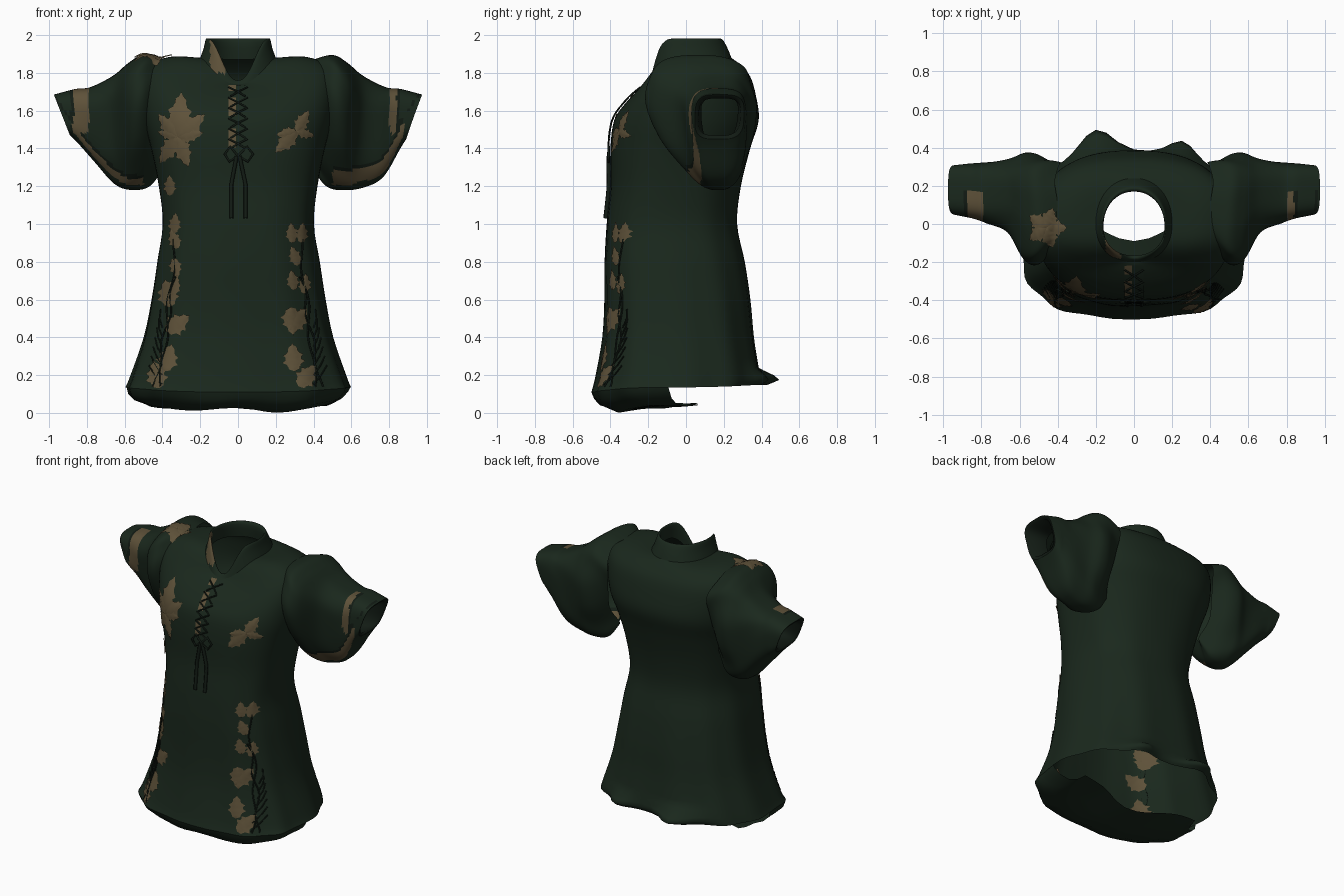
import bpy, bmesh, math
from mathutils import Vector
from mathutils.bvhtree import BVHTree

cube = bpy.data.objects.get("Cube")
if cube:
    bpy.data.objects.remove(cube)


def material(name, rgb):
    m = bpy.data.materials.new(name)
    m.use_nodes = True
    m.diffuse_color = (*rgb, 1)
    bsdf = m.node_tree.nodes["Principled BSDF"]
    bsdf.inputs["Base Color"].default_value = (*rgb, 1)
    bsdf.inputs["Roughness"].default_value = 0.9
    return m


GREEN = material("forest green cloth", (0.0102, 0.0208, 0.012))
DARK = material("dark trim", (0.006, 0.011, 0.007))
BRONZE = material("bronze embroidery", (0.112, 0.083, 0.041))
MATS = [GREEN, DARK, BRONZE]
surfaces = []


def smooth_rows(rows, steps=4):
    """Catmull-Rom interpolation between rows of section parameters."""
    out = []
    for i in range(len(rows) - 1):
        a, b, c, d = (rows[min(max(k, 0), len(rows) - 1)] for k in range(i - 1, i + 3))
        for s in range(steps):
            t = s / steps
            out.append([q + t * (r - p) / 2 + t * t * (2 * p - 5 * q + 4 * r - u) / 2
                        + t ** 3 * (3 * q - p - 3 * r + u) / 2
                        for p, q, r, u in zip(a, b, c, d)])
    return out + [list(rows[-1])]


def loft(name, rings, closed=True, rule=None, flip=False, cloth=True):
    bm = bmesh.new()
    grid = [[bm.verts.new(p) for p in ring] for ring in rings]
    n = len(rings[0])
    for low, high in zip(grid, grid[1:]):
        for j in range(n if closed else n - 1):
            k = (j + 1) % n
            quad = (low[j], low[k], high[k], high[j])
            f = bm.faces.new(quad[::-1] if flip else quad)
            f.smooth = True
            if rule:
                f.material_index = rule(f.calc_center_median())
    bm.normal_update()
    if cloth:
        surfaces.append(BVHTree.FromBMesh(bm))
    mesh = bpy.data.meshes.new(name)
    bm.to_mesh(mesh)
    bm.free()
    for m in MATS:
        mesh.materials.append(m)
    ob = bpy.data.objects.new(name, mesh)
    bpy.context.collection.objects.link(ob)
    return ob


def power(v, e):
    return math.copysign(abs(v) ** e, v)


def bell(v, width):
    return math.exp(-(v / width) ** 2)


def girth(row, n=72):
    """Torso section: half width, front y, back y, front/back/side z, roundness, front dip power."""
    hw, yf, yb, z_front, z_back, z_side, e, p = row
    middle = 0.54 * yf + 0.46 * yb
    ring = []
    for j in range(n):
        a = math.tau * j / n
        c, s = math.cos(a), math.sin(a)
        z = z_side + ((z_back if s > 0 else z_front) - z_side) * abs(s) ** (p if s < 0 else 2)
        w = 1 + 0.012 * math.sin(11 * a + 2 * z) * max(0, 1.4 - z)
        corner = e + (0.06 if s > 0 else 0)
        x = hw * power(c, corner) * w
        y = middle + ((yb if s > 0 else yf) - middle) * abs(s) ** corner * w
        if s > 0:  # flicked-out back hem
            lift = max(0, 1 - abs(z - 0.18) / 0.06)
            y += lift * (0.12 * bell(x + 0.2, 0.12) + 0.07 * bell(x - 0.26, 0.09))
        ring.append(Vector((x, y, z)))
    return ring


# Torso
torso = [(.592, -.495, .38, .11, .15, .135, .72, 2), (.57, -.475, .39, .19, .20, .19, .74, 2)]
torso += [(hw, yf, yb, z, z, z, .75, 2) for hw, yf, yb, z in (
    (.50, -.44, .36, .4), (.46, -.43, .34, .6), (.43, -.43, .31, .8), (.40, -.42, .27, 1),
    (.42, -.40, .29, 1.2), (.46, -.40, .34, 1.4), (.50, -.38, .385, 1.55))]
torso += [(.52, -.32, .37, 1.64, 1.68, 1.72, .75, 2), (.49, -.26, .34, 1.7, 1.78, 1.83, .76, 2.4),
          (.36, -.22, .29, 1.73, 1.84, 1.885, .8, 2.8), (.2, -.2, .24, 1.74, 1.88, 1.88, .88, 3)]
loft("torso", [girth(r) for r in smooth_rows(torso)])

# Stand collar with a notched front, sharing the neck ring
collar = [torso[-1], (.182, -.195, .22, 1.745, 1.93, 1.93, .9, 4), (.17, -.18, .19, 1.76, 1.98, 1.98, .9, 5),
          (.16, -.165, .17, 1.75, 1.96, 1.965, .9, 5), (.165, -.17, .18, 1.73, 1.87, 1.88, .9, 3)]
loft("collar", [girth(r) for r in smooth_rows(collar, 3)],
     rule=lambda c: 2 if -0.15 < c.x < -0.07 and c.y < -0.05 and c.z > 1.8 else 0)

# Front hem, rolled under from the torso's lower edge: x scale, inward blend, z
front_edge = sorted((v for v in girth(torso[0]) if v.y < -0.08), key=lambda v: v.x)
hem = [front_edge]
for scale, blend, z in ((.985, .03, .08), (.93, .1, .045), (.84, .26, .02), (.79, .6, .028), (.77, 1, .045)):
    row = []
    for v in front_edge:
        x = v.x * scale
        inner = 0.07 - 0.16 * bell(x, 0.25)
        wave = 0.008 * math.sin(13 * x + 6 * blend) - 0.012 * bell(x - 0.18, 0.12) * (blend < 0.5)
        corner = 0.03 * abs(v.x / 0.6) ** 6 * (1 - blend)
        row.append(Vector((x, v.y + (inner - v.y) * blend, z + wave + corner)))
    hem.append(row)
loft("rolled_front_hem", hem, closed=False, flip=True)

# Sleeves: top x, top z, bottom x, bottom z, front y, back y
sleeve = [(.40, 1.87, .40, 1.30, -.14, .34), (.50, 1.895, .47, 1.20, -.24, .375),
          (.575, 1.855, .56, 1.18, -.22, .38), (.66, 1.785, .65, 1.21, -.06, .35),
          (.78, 1.725, .76, 1.33, .0, .33), (.86, 1.715, .84, 1.42, .03, .32),
          (.975, 1.685, .89, 1.47, .05, .31)]
lining = [sleeve[-1], (.96, 1.665, .89, 1.49, .07, .29), (.80, 1.67, .78, 1.52, .08, .28)]


def sag(x):
    """The left sleeve's pouch hangs fuller."""
    return 0.09 * bell(x - 0.77, 0.1) if x > 0 else 0


def sleeve_ring(row, side, n=80):
    xt, zt, xb, zb, yf, yb = row
    e = 0.8 - 0.22 * xt
    ring = []
    for j in range(n):
        a = math.tau * j / n
        t = (1 - power(math.cos(a), e)) / 2
        loose = max(0, 0.9 - xt)
        w = 1 + 0.1 * loose * math.sin(6 * a + 20 * xt)
        mid = (yf + yb) / 2 * (1 - t * t) + 0.17 * t * t
        y = mid + (yb - yf) / 2 * power(math.sin(a), e) * (1 - 1.8 * loose * t * t) * w
        x = xt + (xb - xt) * t + 0.03 * loose * math.sin(4 * a)
        ring.append(Vector((side * x, y, zt + (zb - zt) * t - sag(side * xb) * t * t)))
    return ring


def sleeve_rule(c):
    x = abs(c.x)
    if c.y > 0.17 or x < 0.5:
        return 0
    under = c.z + sag(c.x) - (1.19 + 1.5 * max(0, x - 0.58) ** 1.35)
    band = (0.80, 0.84) if c.x > 0 else (0.79, 0.87)
    width = 0.09 if c.x > 0 else 0.05
    if band[0] < x < band[1] and c.z > 1.48 or 0.015 < under < width and x < 0.88:
        return 2
    return 1 if band[1] < x < band[1] + 0.015 and c.z > 1.48 or width <= under < width + 0.02 else 0


for side, word in ((1, "left"), (-1, "right")):
    loft(word + "_sleeve", [sleeve_ring(r, side) for r in smooth_rows(sleeve, 7)], rule=sleeve_rule, flip=side < 0)
    loft(word + "_cuff_lining", [sleeve_ring(r, side) for r in lining], rule=lambda c: 1, flip=side < 0)


def on_cloth(u, v, lift=0.008, down=False):
    """Lay a flat point on the cloth from the front, or from above."""
    start = Vector((u, v, 3)) if down else Vector((u, -3, v))
    ray = Vector((0, 0, -1)) if down else Vector((0, 1, 0))
    hits = [h for h in (s.ray_cast(start, ray) for s in surfaces) if h[0]]
    if not hits:
        return start + ray * 2.8
    return min(hits, key=lambda h: h[3])[0] - ray * lift


def leaf(name, u, v, size, degrees, wide=0.3, down=False, lift=0.008):
    a = math.radians(degrees)
    rows = []
    for i in range(13):
        t = i / 12
        w = wide * size * math.sin(math.pi * t ** 0.75) * (1.15 if i % 3 == 1 else 0.8)
        rows.append([on_cloth(u + t * size * math.cos(a) - k * w * math.sin(a),
                              v + t * size * math.sin(a) + k * w * math.cos(a),
                              lift * (1.5 if k == 0 else 1), down) for k in (-1, -.5, 0, .5, 1)])
    loft(name, rows, closed=False, rule=lambda c: 2, flip=not down, cloth=False)


def cord(name, points, radius, mat=DARK, lift=0.006):
    data = bpy.data.curves.new(name, "CURVE")
    data.dimensions = "3D"
    data.bevel_depth = radius
    data.bevel_resolution = 1
    line = data.splines.new("POLY")
    line.points.add(len(points) - 1)
    for p, (u, v) in zip(line.points, points):
        p.co = (*on_cloth(u, v, lift), 1)
    data.materials.append(mat)
    ob = bpy.data.objects.new(name, data)
    bpy.context.collection.objects.link(ob)


# Chest and shoulder leaves
for k, turn in enumerate((85, 130, 40, 165, 10, 235, 290)):
    leaf(f"right_chest_leaf_{k}", -.32, 1.46, (.24, .16, .19, .11, .14, .17, .17)[k], turn, .27)
for k, turn in enumerate((60, 190, 345, 225)):
    leaf(f"left_chest_leaf_{k}", .31, 1.49, (.13, .11, .10, .16)[k], turn, .28)
for k in range(5):
    leaf(f"shoulder_leaf_{k}", -.46, -.02, .11, 72 * k, .42, down=True)

# Climbing side vines, embroidered through to the inside: leaf base x, z and direction
right_vine = ((-.36, 1.15, 92), (-.34, .95, 85), (-.32, .87, 110), (-.34, .82, 280), (-.35, .62, 75),
              (-.36, .56, 100), (-.38, .43, 35), (-.39, .22, 75), (-.42, .13, 100))
left_vine = ((.29, .9, 95), (.335, .9, 85), (.32, .78, 110), (.30, .65, 100), (.35, .63, 85),
             (.28, .56, 275), (.27, .44, 50), (.30, .22, 95), (.32, .14, 50))
for word, vine in (("right", right_vine), ("left", left_vine)):
    s = 1 if word == "left" else -1
    for k, (x, z, turn) in enumerate(vine):
        size, wide = (.15, .36) if z < .6 else (.11, .3)
        leaf(f"{word}_vine_leaf_{k}", x, z, size, turn, wide)
        leaf(f"{word}_vine_leaf_back_{k}", x, z, size, turn, wide, lift=-.006)
    for k in range(2):
        path = []
        for i in range(30):
            t = i / 29
            sway = .03 * k * (1 - t) + .012 * math.sin(14 * t + 2 * k)
            path.append((s * (.41 - .08 * t + sway), .14 + t * (.78 - .2 * k)))
        cord(f"{word}_vine_stem_{k}", path, .005)
    for k in range(7):
        z = .15 + .05 * k
        cord(f"{word}_sprig_{k}", [(s * .4, z), (s * (.44 - .004 * k), z + .05), (s * (.47 - .01 * k), z + .1)], .004)

# Front placket, crossed lacing and hanging ties
placket = [[on_cloth(x, 1.34 + .033 * i, .007) for x in (-.05, -.035, -.01, .02, .05)] for i in range(13)]
loft("placket", placket, closed=False, flip=True, cloth=False,
     rule=lambda c: 2 if c.x < -.015 and math.sin(40 * c.z) > -.6 else 0)
for k in range(6):
    z = 1.4 + .055 * k
    for s in (-1, 1):
        cord(f"lace_{k}_{'left' if s > 0 else 'right'}", [(-.04 * s, z), (0, z + .025), (.05 * s, z + .05)], .005, DARK, .012)
for x, word in ((-.035, "right"), (.04, "left")):
    cord(word + "_hanging_tie", [(x * (.2 + .8 * min(1, i / 5)), 1.36 - .03 * i) for i in range(12)], .011, DARK, .01)
    cord(word + "_bow_loop", [(0, 1.36), (x * 1.2, 1.41), (x * 2, 1.37), (x * 1.3, 1.33), (0, 1.36)], .007, DARK, .01)
